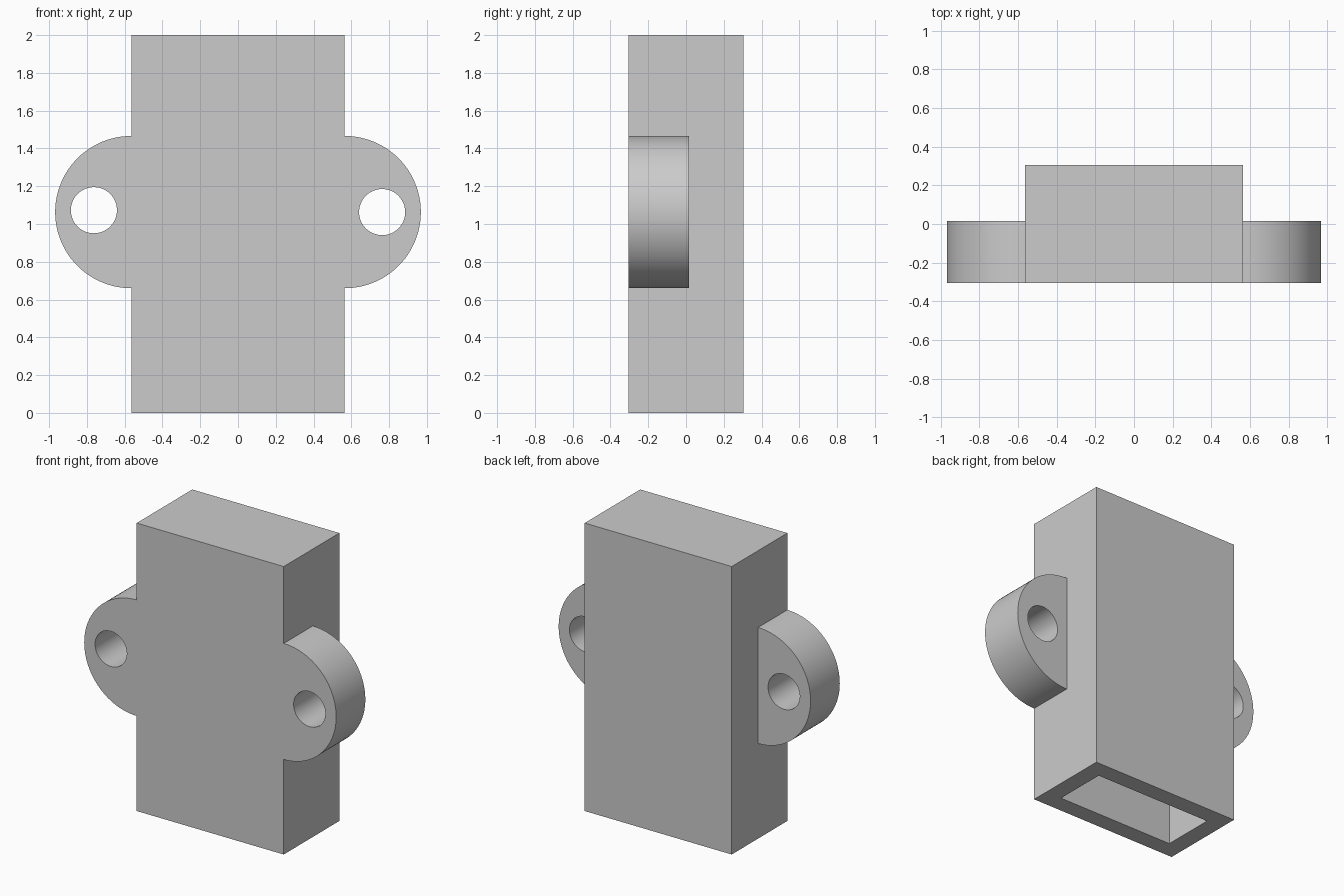
import bpy
import bmesh
import math
from mathutils import Matrix, Vector

if "Cube" in bpy.data.objects:
    bpy.data.objects.remove(bpy.data.objects["Cube"], do_unlink=True)

WIDTH, DEPTH, HEIGHT = 1.13, 0.61, 2.0
WALL = 0.12
FRONT = -DEPTH / 2
EAR_RADIUS, EAR_DEPTH, EAR_Z = 0.403, 0.32, 1.063
HOLE_RADIUS, HOLE_X = 0.122, 0.763

grey = bpy.data.materials.new("plain grey")
grey.use_nodes = True
grey.diffuse_color = (0.6, 0.6, 0.6, 1)
grey.node_tree.nodes["Principled BSDF"].inputs["Base Color"].default_value = (0.6, 0.6, 0.6, 1)


def add_object(name, bm):
    mesh = bpy.data.meshes.new(name)
    bm.to_mesh(mesh)
    bm.free()
    mesh.materials.append(grey)
    obj = bpy.data.objects.new(name, mesh)
    bpy.context.collection.objects.link(obj)
    return obj


def box(name, size, centre):
    bm = bmesh.new()
    matrix = Matrix.Translation(centre) @ Matrix.Diagonal(Vector((*size, 1)))
    bmesh.ops.create_cube(bm, size=1, matrix=matrix)
    return add_object(name, bm)


def cylinder(name, radius, x, y_min, y_max, z):
    bm = bmesh.new()
    matrix = Matrix.Translation((x, (y_min + y_max) / 2, z)) @ Matrix.Rotation(math.pi / 2, 4, "X")
    bmesh.ops.create_cone(bm, cap_ends=True, segments=96, radius1=radius, radius2=radius,
                          depth=y_max - y_min, matrix=matrix)
    return add_object(name, bm)


# Solid sleeve
body = box("sleeve_with_mounting_ears", (WIDTH, DEPTH, HEIGHT), (0, 0, HEIGHT / 2))
helpers = []


def combine(other, operation):
    other.hide_render = True
    mod = body.modifiers.new(other.name, "BOOLEAN")
    mod.operation, mod.solver, mod.object = operation, "EXACT", other
    helpers.append(other)


# Rounded ears, flush with the front
for side, sign in (("left", 1), ("right", -1)):
    combine(cylinder(side + "_ear", EAR_RADIUS, sign * WIDTH / 2, FRONT,
                     FRONT + EAR_DEPTH, EAR_Z), "UNION")

# Pocket open at the bottom
pocket_top = HEIGHT - WALL
combine(box("pocket_cutter", (WIDTH - 2 * WALL, DEPTH - 2 * WALL, pocket_top + 0.2),
            (0, 0, pocket_top / 2 - 0.1)), "DIFFERENCE")

# Screw holes; the right one sits slightly higher
for side, sign, lift in (("left", 1, 0), ("right", -1, 0.01)):
    combine(cylinder(side + "_hole_cutter", HOLE_RADIUS, sign * HOLE_X, FRONT - 0.1,
                     FRONT + EAR_DEPTH + 0.1, EAR_Z + lift), "DIFFERENCE")

# Bake the cuts and drop the helpers
bpy.context.view_layer.update()
result = bpy.data.meshes.new_from_object(body.evaluated_get(bpy.context.evaluated_depsgraph_get()))
body.modifiers.clear()
body.data = result
for helper in helpers:
    bpy.data.objects.remove(helper, do_unlink=True)

# Smooth round walls, sharp edges
bpy.ops.object.select_all(action="DESELECT")
body.select_set(True)
bpy.context.view_layer.objects.active = body
bpy.ops.object.shade_smooth_by_angle(angle=math.radians(30))
